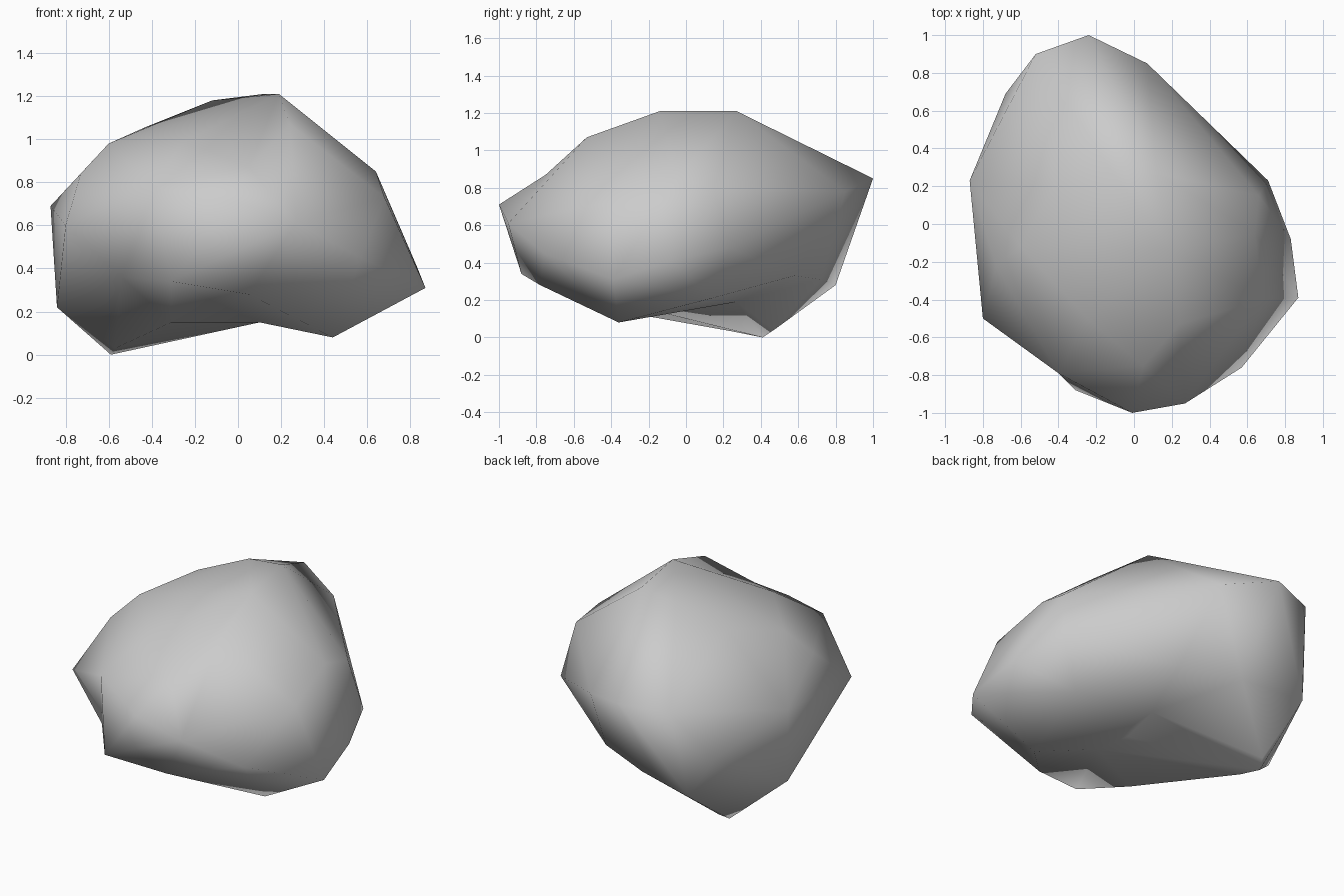
import bpy
import bmesh
from mathutils import Vector

default_cube = bpy.data.objects.get("Cube")
if default_cube:
    bpy.data.objects.remove(default_cube, do_unlink=True)

# Corners of the boulder, in hundredths of a unit
CROWN = [(19, -14, 121), (12, 27, 121), (-12, 28, 118), (-42, 20, 106),
         (-60, -12, 98), (24, -53, 107), (-25, -50, 99), (-73, -22, 84)]
FLANKS = [(-24, 100, 85), (-52, 90, 83), (7, 85, 78), (-68, 69, 50),
          (-87, 23, 69), (-80, -50, 60), (-40, -79, 78), (-1, -100, 71),
          (27, -95, 61), (68, -40, 73), (64, -5, 85), (66, 15, 80),
          (71, 23, 48), (83, -8, 41), (87, -39, 31), (57, -76, 45)]
BASE = [(-31, -88, 34), (5, -78, 28), (44, -36, 8), (-31, -41, 15),
        (-55, -5, 15), (-84, 19, 22), (-57, 26, 3), (-59, 41, 0),
        (-56, 47, 4), (-58, 80, 28), (-20, 72, 31), (15, 58, 33),
        (55, 14, 21)]
# Dents: outer corner of the skin and the point it is pressed in to
DENTS = [((3, -2, 2), (3, -2, 18)), ((9, 27, 5), (9, 27, 19)),
         ((10, -20, 2), (10, -20, 15)),
         ((-60, -68, 33), (-54, -58, 36)),
         ((5, -76, 95), (5, -75, 87))]


def make_material(name, colour):
    material = bpy.data.materials.new(name)
    material.use_nodes = True
    material.diffuse_color = colour
    shader = material.node_tree.nodes["Principled BSDF"]
    shader.inputs["Base Color"].default_value = colour
    shader.inputs["Roughness"].default_value = 0.8
    return material


def wrap_corners(bm, corners):
    """Stretch a convex skin over the corners and drop unused geometry."""
    for corner in corners:
        bm.verts.new(corner)
    bmesh.ops.convex_hull(bm, input=bm.verts[:], use_existing_faces=False)
    loose = [v for v in bm.verts if not v.link_faces]
    bmesh.ops.delete(bm, geom=loose, context='VERTS')


def press_dents(bm, dents):
    """Move the outer corner of each dent to its pressed point."""
    for outer, pressed in dents:
        for vert in bm.verts:
            if (vert.co - outer).length < 0.001:
                vert.co = pressed


# Boulder body
corners = [Vector(p) / 100 for p in CROWN + FLANKS + BASE]
dents = [(Vector(a) / 100, Vector(b) / 100) for a, b in DENTS]
corners += [outer for outer, pressed in dents]

bm = bmesh.new()
wrap_corners(bm, corners)
press_dents(bm, dents)
bmesh.ops.recalc_face_normals(bm, faces=bm.faces[:])
for face in bm.faces:
    face.smooth = True

mesh = bpy.data.meshes.new("boulder")
bm.to_mesh(mesh)
bm.free()
mesh.materials.append(make_material("stone grey", (0.6, 0.6, 0.6, 1)))
boulder = bpy.data.objects.new("boulder", mesh)
bpy.context.collection.objects.link(boulder)
